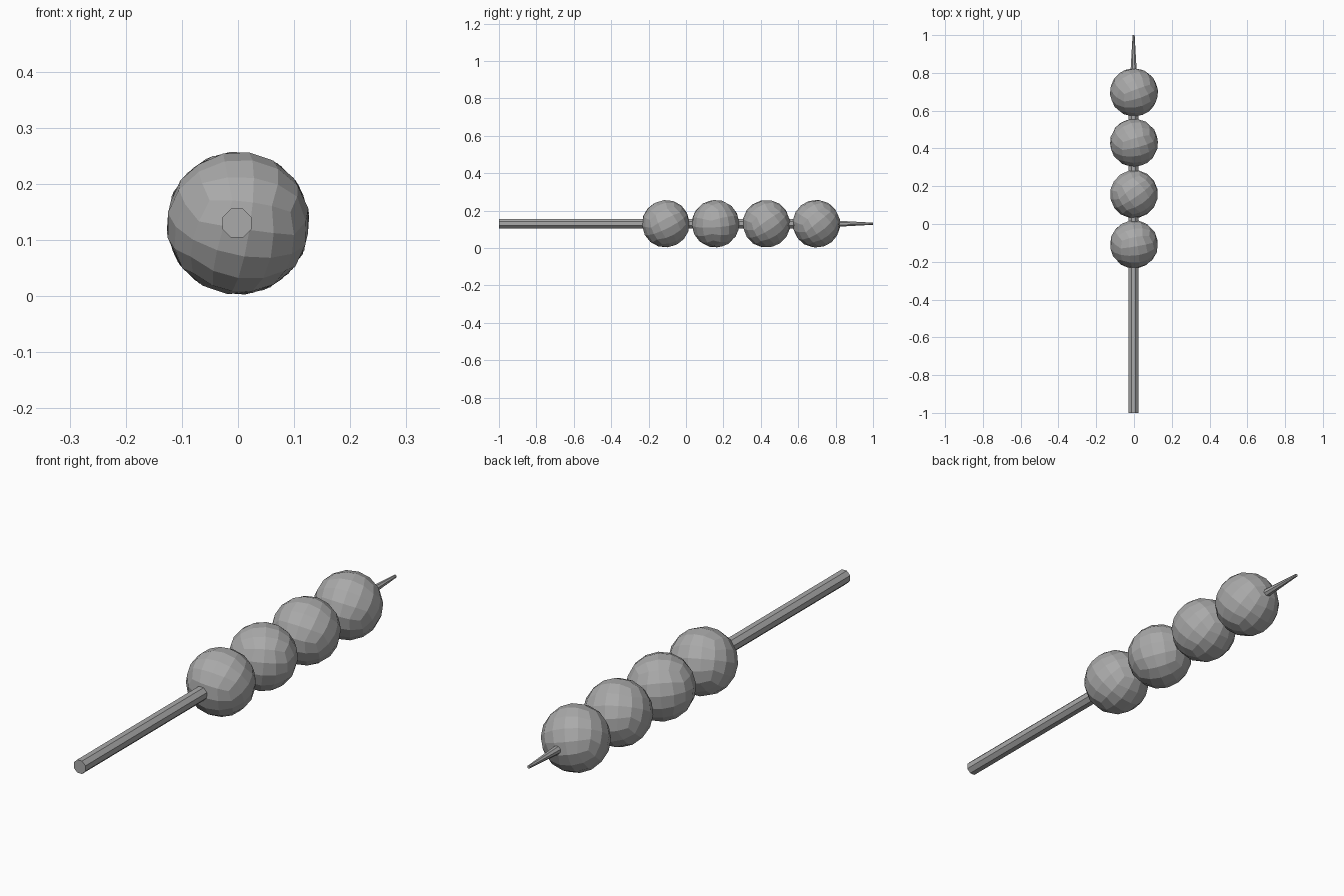
import bpy, bmesh
from math import radians, pi, cos, sin
from mathutils import Euler, Vector

cube = bpy.data.objects.get("Cube")
if cube:
    bpy.data.objects.remove(cube, do_unlink=True)

# Single plain grey
grey = bpy.data.materials.new("plain grey")
grey.use_nodes = True
colour = (0.4, 0.4, 0.4, 1)
grey.diffuse_color = colour
grey.node_tree.nodes["Principled BSDF"].inputs["Base Color"].default_value = colour

AXIS_Z = 0.13
RADIUS = 0.128


def finish(name, bm):
    bmesh.ops.recalc_face_normals(bm, faces=bm.faces)
    mesh = bpy.data.meshes.new(name)
    bm.to_mesh(mesh)
    bm.free()
    mesh.materials.append(grey)
    obj = bpy.data.objects.new(name, mesh)
    bpy.context.collection.objects.link(obj)
    return obj


def dumpling(name, y, angles):
    """Faceted ball made from a subdivided cube, turned at its own angle."""
    bm = bmesh.new()
    bmesh.ops.create_cube(bm, size=2)
    bmesh.ops.subdivide_edges(bm, edges=bm.edges[:], cuts=3, use_grid_fill=True)
    for v in bm.verts:
        # Even out the facets before pushing them onto the sphere
        v.co = Vector([sin(c * pi / 4) / cos(c * pi / 4) for c in v.co]).normalized() * RADIUS
    obj = finish(name, bm)
    obj.location = (0, y, AXIS_Z)
    obj.rotation_euler = Euler([radians(a) for a in angles])


# Four dumplings threaded along the stick
dumpling("dumpling_front", -0.108, (28, 8, 10))
dumpling("dumpling_middle_front", 0.158, (8, 5, 35))
dumpling("dumpling_middle_back", 0.43, (35, 10, 15))
dumpling("dumpling_back", 0.697, (40, 12, 20))

# Eight-sided skewer: straight shaft, then a narrow tapered tip
bm = bmesh.new()
rings = []
for y, r in ((-1, 0.028), (0.64, 0.028), (1, 0.006)):
    rings.append([bm.verts.new((-0.002 + r * cos((i + 0.5) * pi / 4), y,
                                AXIS_Z + r * sin((i + 0.5) * pi / 4))) for i in range(8)])
for a, b in zip(rings, rings[1:]):
    for i in range(8):
        j = (i + 1) % 8
        bm.faces.new((a[i], a[j], b[j], b[i]))
bm.faces.new(rings[0])
bm.faces.new(rings[-1])
finish("skewer", bm)
